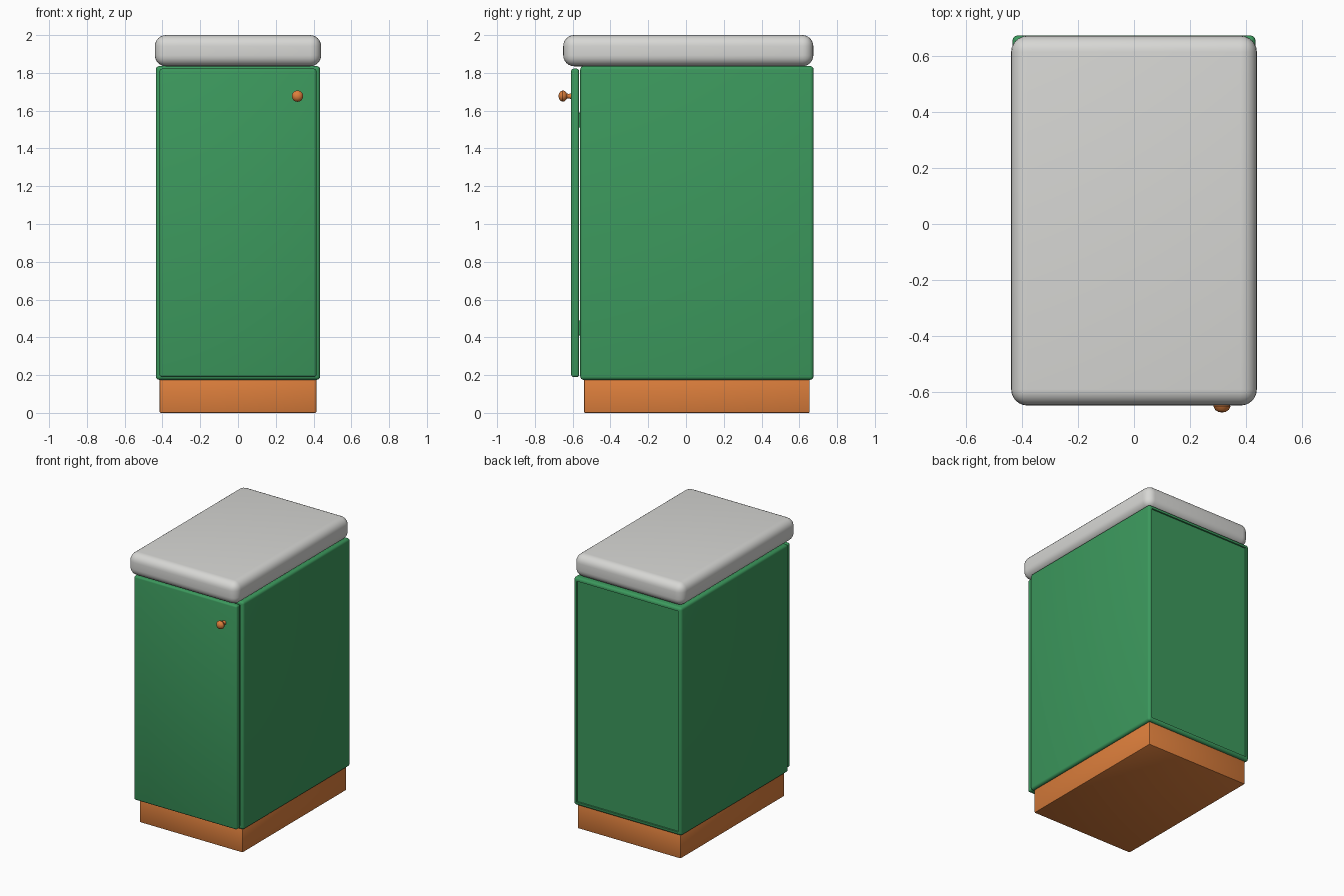
import bpy, math

if "Cube" in bpy.data.objects:
    bpy.data.objects.remove(bpy.data.objects["Cube"])

def material(name, color):
    m = bpy.data.materials.new(name)
    m.diffuse_color = (*color, 1)
    m.use_nodes = True
    m.node_tree.nodes["Principled BSDF"].inputs["Base Color"].default_value = m.diffuse_color
    return m

green = material("green_paint", (0.045, 0.32, 0.11))
wood = material("orange_wood", (0.72, 0.21, 0.045))
stone = material("pale_grey_stone", (0.68, 0.68, 0.66))

def finish(o, name, mat):
    o.name = name
    o.data.materials.append(mat)
    bpy.ops.object.shade_smooth_by_angle(angle=math.radians(35))

def box(name, lo, hi, mat, bevel, segments=3, recess=None):
    """Bevelled box between two corners; recess=(border, depth) sinks front and back."""
    bpy.ops.mesh.primitive_cube_add(size=1)
    o = bpy.context.object
    o.location = [(a + b) / 2 for a, b in zip(lo, hi)]
    o.scale = [b - a for a, b in zip(lo, hi)]
    bpy.ops.object.transform_apply(location=True, rotation=False, scale=True)
    mod = o.modifiers.new("round", 'BEVEL')
    mod.width, mod.segments = bevel, segments
    bpy.ops.object.modifier_apply(modifier=mod.name)
    if recess:
        bpy.ops.object.mode_set(mode='EDIT')
        bpy.ops.mesh.select_all(action='DESELECT')
        bpy.ops.object.mode_set(mode='OBJECT')
        for p in o.data.polygons:
            p.select = abs(p.normal.y) > 0.999
        bpy.ops.object.mode_set(mode='EDIT')
        bpy.ops.mesh.select_mode(type='FACE')
        bpy.ops.mesh.inset(thickness=recess[0], depth=0)
        bpy.ops.mesh.inset(thickness=0.0005, depth=-recess[1])
        bpy.ops.object.mode_set(mode='OBJECT')
    finish(o, name, mat)
    return o

# plinth, carcass, door and worktop
box("plinth", (-0.415, -0.54, 0), (0.415, 0.655, 0.178), wood, 0.006, 2)
box("carcass", (-0.435, -0.56, 0.175), (0.435, 0.675, 1.836), green, 0.018, 4, (0.008, 0.01))
box("door", (-0.415, -0.608, 0.19), (0.415, -0.566, 1.822), green, 0.012, 3)
box("worktop", (-0.44, -0.65, 1.835), (0.44, 0.674, 2.0), stone, 0.058, 6)

# door hinges hidden in the gap
for i, z in enumerate((0.45, 1.55)):
    box(f"hinge_{i + 1}", (-0.39, -0.57, z - 0.04), (-0.34, -0.545, z + 0.04), green, 0.002, 1)

# turned knob, lathed around the y axis
profile = [(0, -0.675), (0.013, -0.673), (0.024, -0.666), (0.03, -0.654), (0.028, -0.644),
           (0.021, -0.636), (0.013, -0.63), (0.012, -0.618), (0.016, -0.608), (0.016, -0.604)]
n = 32
verts = [(0.315 + r * math.cos(2 * math.pi * k / n), y, 1.677 + r * math.sin(2 * math.pi * k / n))
         for r, y in profile for k in range(n)]
faces = [(i * n + k, i * n + (k + 1) % n, (i + 1) * n + (k + 1) % n, (i + 1) * n + k)
         for i in range(len(profile) - 1) for k in range(n)]
mesh = bpy.data.meshes.new("knob")
mesh.from_pydata(verts, [], faces)
knob = bpy.data.objects.new("knob", mesh)
bpy.context.collection.objects.link(knob)
bpy.ops.object.select_all(action='DESELECT')
knob.select_set(True)
bpy.context.view_layer.objects.active = knob
bpy.ops.object.mode_set(mode='EDIT')
bpy.ops.mesh.select_all(action='SELECT')
bpy.ops.mesh.remove_doubles(threshold=0.0001)
bpy.ops.mesh.normals_make_consistent(inside=False)
bpy.ops.object.mode_set(mode='OBJECT')
finish(knob, "knob", wood)
